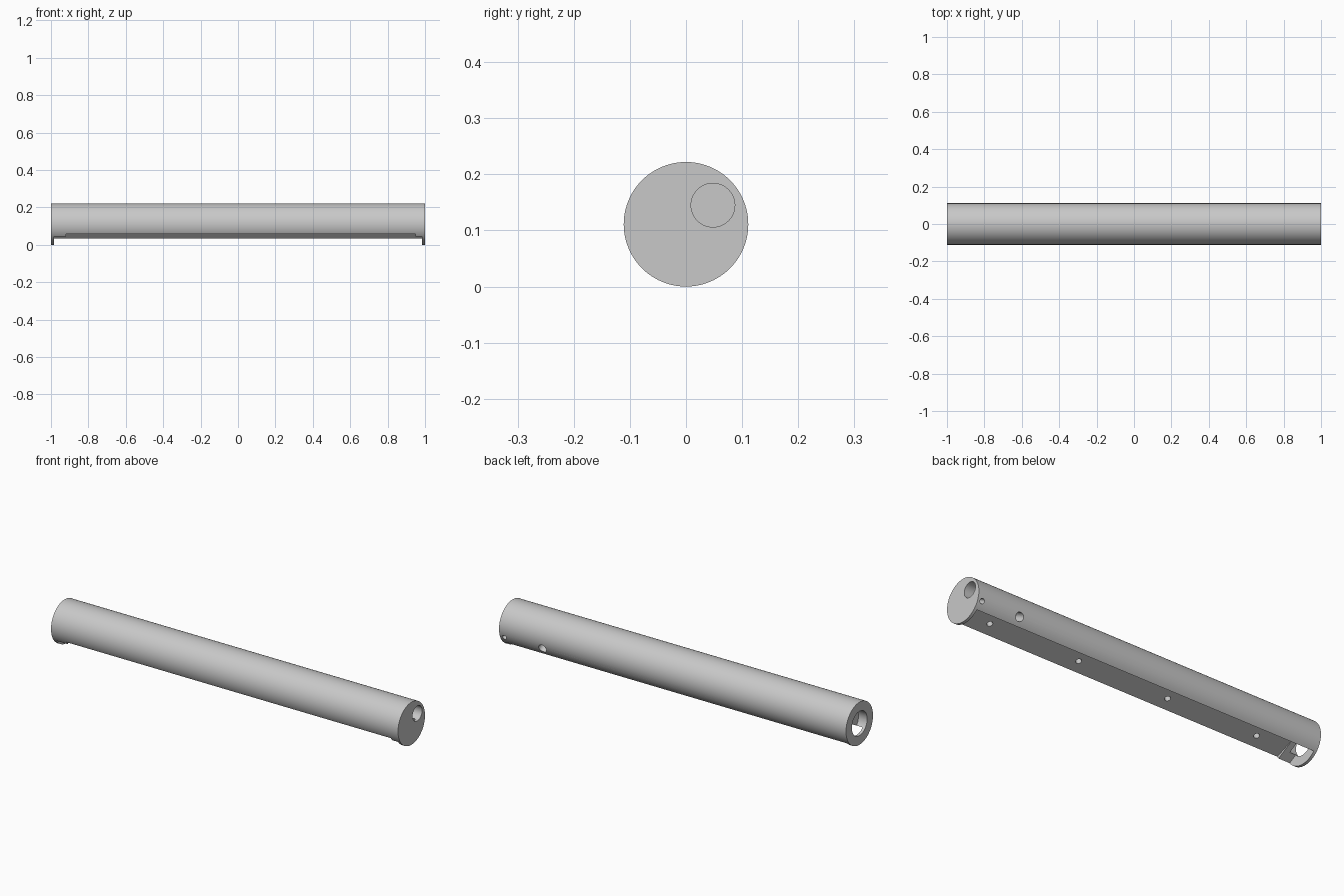
import bpy, bmesh, math
from mathutils import Matrix, Vector

old = bpy.data.objects.get("Cube")
if old:
    bpy.data.objects.remove(old, do_unlink=True)

R = 0.111                      # tube radius, also the height of its axis
AXIS = Vector((0, 0, R))
VALLEY = Vector((0.011, -0.010))    # section points of the groove, from the axis
BACK_LIP = Vector((0.079, -0.078))

grey = bpy.data.materials.new("satin grey")
grey.use_nodes = True
colour = (0.58, 0.58, 0.58, 1)
grey.diffuse_color = colour
grey.node_tree.nodes["Principled BSDF"].inputs["Base Color"].default_value = colour


def finish(name, bm):
    bmesh.ops.recalc_face_normals(bm, faces=bm.faces)
    mesh = bpy.data.meshes.new(name)
    bm.to_mesh(mesh)
    bm.free()
    mesh.materials.append(grey)
    obj = bpy.data.objects.new(name, mesh)
    bpy.context.collection.objects.link(obj)
    return obj


def rod(name, start, end, radius, sides=32):
    """Cylinder between two points given relative to the tube axis."""
    a, b = Vector(start), Vector(end)
    bm = bmesh.new()
    bmesh.ops.create_cone(bm, cap_ends=True, segments=sides, radius1=radius,
                          radius2=radius, depth=(b - a).length)
    turn = (b - a).to_track_quat("Z", "Y").to_matrix().to_4x4()
    bm.transform(Matrix.Translation(AXIS + (a + b) / 2) @ turn)
    return finish(name, bm)


def prism(name, section, x0, x1):
    """Section in y and z, relative to the axis, extruded along x."""
    bm = bmesh.new()
    near, far = [[bm.verts.new((x, y, z + R)) for y, z in section] for x in (x0, x1)]
    bm.faces.new(near)
    bm.faces.new(far)
    for i in range(len(section)):
        j = (i + 1) % len(section)
        bm.faces.new((near[i], near[j], far[j], far[i]))
    return finish(name, bm)


def groove(name, front_lip, x0, x1):
    """V-shaped trough whose two walls run out past the lips."""
    f = VALLEY + (Vector(front_lip) - VALLEY) * 1.3
    b = VALLEY + (BACK_LIP - VALLEY) * 1.5
    return prism(name, (f, VALLEY, b, (b.x, -0.3), (f.x, -0.3)), x0, x1)


body = rod("tube_body", (-1, 0, 0), (1, 0, 0), R, 96)

# Long trough along the underside, its front lip lower next to the flanges
cutters = [
    groove("main_groove_cut", (-0.0975, -0.053), -0.92, 0.95),
    groove("end_groove_cut", (-0.089, -0.066), -0.985, 0.985),
]
# Row of screw holes square to the wide wall of the trough
for i in range(4):
    x = 0.807 - 0.52 * i
    cutters.append(rod("screw_cut", (x, -0.032, -0.059), (x, -0.062, 0.015), 0.014))

cutters += [
    # Chamber behind the open end flange, then the opening and the socket
    rod("chamber_cut", (-0.984, 0, 0), (-0.921, 0, 0), 0.097, 64),
    rod("end_opening_cut", (-1.1, 0, 0), (-0.95, 0, 0), 0.063, 64),
    rod("socket_cut", (0.68, 0.048, 0.034), (1.1, 0.048, 0.034), 0.039, 48),
    # Side holes on the back
    rod("small_side_cut", (0.974, 0.15, -0.064), (0.974, 0.04, -0.008), 0.0125),
    rod("large_side_cut", (0.755, 0.15, -0.064), (0.755, 0.04, -0.008), 0.022),
]

bpy.context.view_layer.objects.active = body
for cutter in cutters:
    cutter.hide_render = True
    mod = body.modifiers.new(cutter.name, "BOOLEAN")
    mod.operation = "DIFFERENCE"
    mod.solver = "EXACT"
    mod.object = cutter
    bpy.ops.object.modifier_apply(modifier=mod.name)
    bpy.data.objects.remove(cutter, do_unlink=True)
    # Plain triangles keep faces with holes clean for the next cut
    bm = bmesh.new()
    bm.from_mesh(body.data)
    bmesh.ops.triangulate(bm, faces=bm.faces)
    bm.to_mesh(body.data)
    bm.free()

bpy.ops.object.select_all(action="DESELECT")
body.select_set(True)
bpy.ops.object.shade_smooth_by_angle(angle=math.radians(25))
